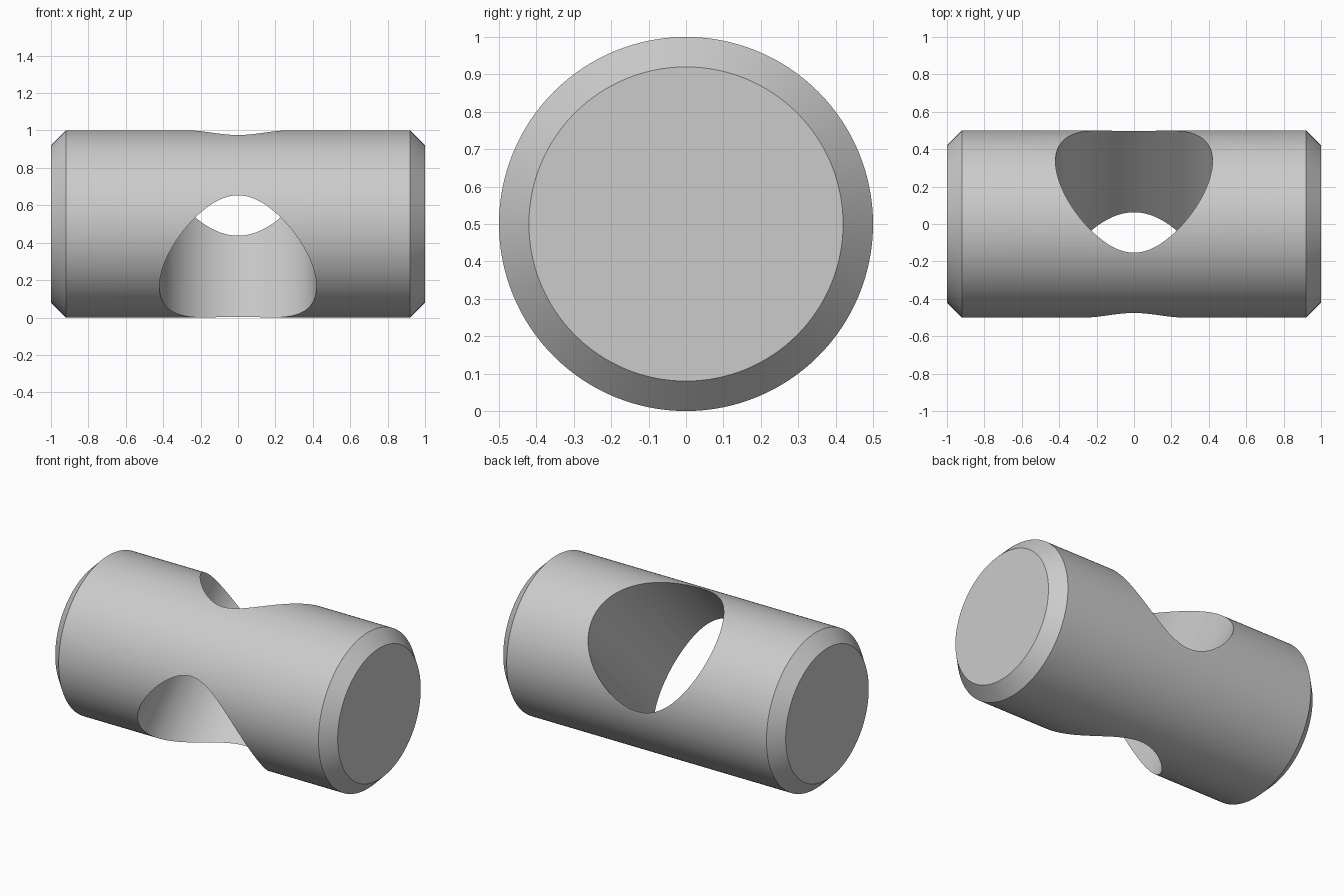
import bpy
from math import radians, sin

cube = bpy.data.objects.get("Cube")
if cube:
    bpy.data.objects.remove(cube, do_unlink=True)

steel = bpy.data.materials.new("light grey")
steel.use_nodes = True
grey = (0.6, 0.6, 0.6, 1)
steel.diffuse_color = grey
steel.node_tree.nodes["Principled BSDF"].inputs["Base Color"].default_value = grey


def cylinder(name, radius, depth, location, rotation):
    bpy.ops.mesh.primitive_cylinder_add(vertices=128, radius=radius, depth=depth,
                                        location=location, rotation=rotation)
    obj = bpy.context.object
    obj.name = name
    obj.data.materials.append(steel)
    return obj


# Cutter: oblique bore, set slightly off the body's axis
offset = 0.025 * sin(radians(45))
bore = cylinder("bore_cutter", 0.42, 2, (0, -offset, 0.5 + offset),
                (radians(-45), 0, 0))
bore.hide_render = True
bore.hide_set(True)

# Body: horizontal cylinder with chamfered ends
body = cylinder("cross_bored_barrel", 0.5, 2, (0, 0, 0.5), (0, radians(90), 0))
chamfer = body.modifiers.new("end_chamfer", "BEVEL")
chamfer.width = 0.08
chamfer.segments = 1
chamfer.limit_method = "ANGLE"
chamfer.angle_limit = radians(40)

cut = body.modifiers.new("bore", "BOOLEAN")
cut.operation = "DIFFERENCE"
cut.solver = "EXACT"
cut.object = bore

for name in ("end_chamfer", "bore"):
    bpy.ops.object.modifier_apply(modifier=name)
bpy.data.objects.remove(bore, do_unlink=True)

# Smooth curved walls, crisp rims
bpy.context.view_layer.objects.active = body
body.select_set(True)
bpy.ops.object.shade_smooth_by_angle(angle=radians(30))
